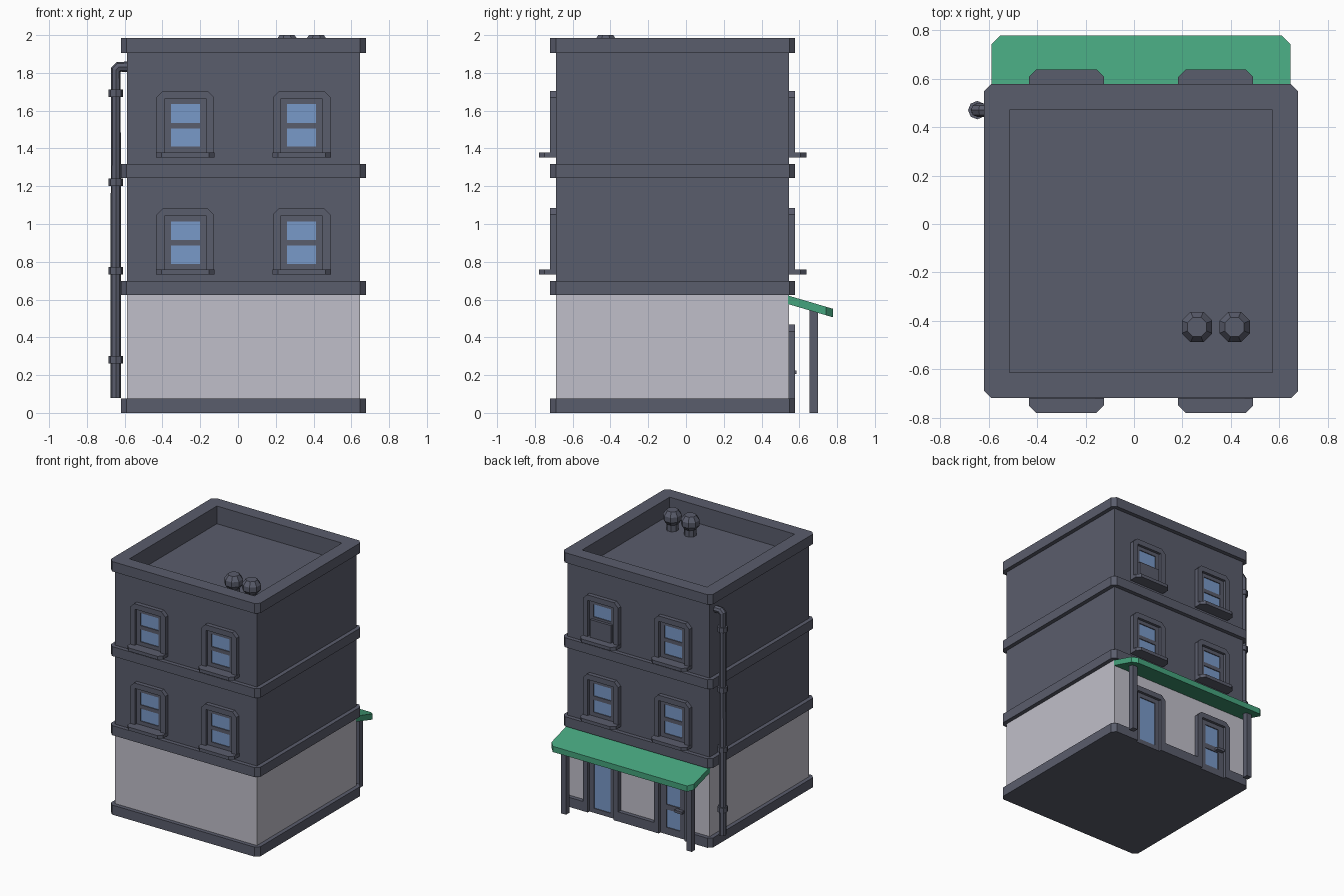
import bpy, bmesh, math

if "Cube" in bpy.data.objects:
    bpy.data.objects.remove(bpy.data.objects["Cube"])

CX, CY = 0.029, -0.071      # centre of the building in plan
HALF, BAND = 0.616, 0.648   # half widths of walls and of the string courses


def material(name, rgb):
    m = bpy.data.materials.new(name)
    m.diffuse_color = (*rgb, 1)
    m.use_nodes = True
    m.node_tree.nodes["Principled BSDF"].inputs["Base Color"].default_value = m.diffuse_color
    return m


DARK = material("slate grey", (0.102, 0.109, 0.150))
LIGHT = material("pale plaster", (0.53, 0.52, 0.585))
GLASS = material("window blue", (0.19, 0.32, 0.58))
GREEN = material("awning green", (0.060, 0.37, 0.205))


def rect(x0, x1, y0, y1, c=0.0, low=True):
    """Rectangle outline with corners cut by c (low=False keeps the y0 corners square)."""
    if not c:
        return [(x0, y0), (x1, y0), (x1, y1), (x0, y1)]
    bottom = [(x0, y0 + c), (x0 + c, y0), (x1 - c, y0), (x1, y0 + c)] if low else [(x0, y0), (x1, y0)]
    return bottom + [(x1, y1 - c), (x1 - c, y1), (x0 + c, y1), (x0, y1 - c)]


def solid(name, prisms, mat):
    """Object from extruded outlines: each prism is (list of 3D points, extrusion vector)."""
    bm = bmesh.new()
    for pts, vec in prisms:
        face = bm.faces.new([bm.verts.new(p) for p in pts])
        ext = bmesh.ops.extrude_face_region(bm, geom=[face], use_keep_orig=True)
        bmesh.ops.translate(bm, vec=vec, verts=[g for g in ext["geom"] if isinstance(g, bmesh.types.BMVert)])
    bmesh.ops.recalc_face_normals(bm, faces=bm.faces)
    me = bpy.data.meshes.new(name)
    bm.to_mesh(me)
    bm.free()
    me.materials.append(mat)
    ob = bpy.data.objects.new(name, me)
    bpy.context.collection.objects.link(ob)
    return ob


def plan(pts, z0, z1):
    """Plan outline around the building centre, extruded upward."""
    return [(CX + x, CY + y, z0) for x, y in pts], (0, 0, z1 - z0)


def facade(pts, d0, d1, x, z, side):
    """Elevation outline placed on the front (-1) or back (1) wall, d = distance off the wall."""
    return [(x + u, CY + side * (HALF + d0), z + v) for u, v in pts], (0, side * (d1 - d0), 0)


def square(h, c=0.0):
    return rect(-h, h, -h, h, c)


# Walls and string courses
solid("ground_floor_walls", [plan(square(HALF), 0.03, 0.66)], LIGHT)
upper = solid("upper_walls", [plan(square(HALF), 0.66, 1.906)], DARK)
for name, z0, z1 in (("first_floor_band", 0.623, 0.698), ("second_floor_band", 1.243, 1.317)):
    solid(name, [plan(square(BAND, 0.03), z0, z1)], DARK)
cornice = solid("roof_cornice", [plan(square(BAND, 0.03), 1.906, 1.984)], DARK)

# Sunken roof cut out of the cornice and walls
cutter = solid("roof_cutter", [plan(square(0.542), 1.845, 2.2)], DARK)
cutter.hide_render = True
for ob in (upper, cornice):
    mod = ob.modifiers.new("roof recess", 'BOOLEAN')
    mod.operation, mod.object, mod.solver = 'DIFFERENCE', cutter, 'EXACT'
    bpy.context.view_layer.objects.active = ob
    bpy.ops.object.modifier_apply(modifier=mod.name)
bpy.data.objects.remove(cutter)

# Plinth, notched at the two doorways on the back
outline = square(BAND, 0.03)
notches = []
for x in (0.308, -0.308):
    notches += [(x + 0.14, BAND), (x + 0.14, HALF - 0.005), (x - 0.14, HALF - 0.005), (x - 0.14, BAND)]
solid("plinth", [plan(outline[:6] + notches + outline[6:], 0, 0.075)], DARK)


def surround(h, hi):
    """Arch-shaped surround with cut upper corners."""
    outer = rect(-0.153, 0.153, 0, h, 0.035, low=False)
    return [outer[0], (-0.111, 0), (-0.111, hi), (0.111, hi), (0.111, 0)] + outer[1:]


def opening(name, x, z, side, h, hi, rows, half):
    """Surround, sash bars and glass panes; rows lists the (bottom, top) of every pane."""
    solid(name + "_surround", [facade(surround(h, hi), -0.01, 0.033, x, z, side)], DARK)
    edges = [0.0] + [v for row in rows for v in row] + [hi]
    bars = [rect(-0.111, -half, 0, hi), rect(half, 0.111, 0, hi)]
    bars += [rect(-half, half, edges[i], edges[i + 1]) for i in range(0, len(edges), 2)]
    solid(name + "_sash", [facade(b, -0.005, 0.012, x, z, side) for b in bars], DARK)
    solid(name + "_glass", [facade(rect(-half, half, a, b), -0.002, 0.005, x, z, side)
                            for a, b in rows], GLASS)


# Windows with sills, two per floor on front and back
for side, wall in ((-1, "front"), (1, "back")):
    for floor, z in (("lower", 0.732), ("upper", 1.353)):
        for hand, x in (("left", CX - 0.308), ("right", CX + 0.308)):
            name = f"{wall}_{floor}_{hand}_window"
            opening(name, x, z, side, 0.352, 0.31, [(0.056, 0.153), (0.183, 0.281)], 0.077)
            sill = rect(-0.155, 0.155, HALF - 0.01, HALF + 0.092, 0.03, low=False)
            solid(name + "_sill", [plan([(x - CX + u, side * v) for u, v in sill], z, z + 0.026)], DARK)

# Box unit filling the lower half of one back window
solid("window_box_unit", [facade(rect(-0.09, 0.09, 0.026, 0.165), 0, 0.033, CX + 0.308, 1.353, 1)], DARK)

# Shop window and door on the back
opening("shop_window", CX + 0.308, 0, 1, 0.467, 0.425, [(0.035, 0.39)], 0.072)
opening("shop_door", CX - 0.308, 0, 1, 0.467, 0.425, [(0.055, 0.195), (0.235, 0.39)], 0.06)
solid("door_handle", [facade(rect(-0.095, -0.03, 0.205, 0.225), 0.01, 0.04, CX - 0.308, 0, 1)], DARK)

# Sloping awning on two posts
top = rect(-0.617, 0.617, 0.612, 0.848, 0.035, low=False)
slope = lambda y: 0.576 - 0.295 * (y - 0.612)
solid("awning", [([(CX + x, CY + y, slope(y)) for x, y in top], (0, 0, 0.045))], GREEN)
for hand, s in (("left", -1), ("right", 1)):
    solid(hand + "_awning_post", [plan(rect(s * 0.545 - 0.022, s * 0.545 + 0.022, 0.725, 0.769), 0, 0.545)], DARK)


def turned(name, x, y, profile, turn=0.0):
    """Eight-sided turned part from (radius, height) steps."""
    bm = bmesh.new()
    rings = [[bm.verts.new((x + r * math.cos(turn + math.tau * i / 8), y + r * math.sin(turn + math.tau * i / 8), z))
              for i in range(8)] for r, z in profile]
    for a, b in zip(rings, rings[1:]):
        for i in range(8):
            bm.faces.new((a[i], a[i - 7], b[i - 7], b[i]))
    bm.faces.new(rings[0][::-1])
    bm.faces.new(rings[-1])
    me = bpy.data.meshes.new(name)
    bm.to_mesh(me)
    bm.free()
    me.materials.append(DARK)
    bpy.context.collection.objects.link(bpy.data.objects.new(name, me))


# Roof vents
for i, x in enumerate((0.26, 0.415)):
    turned(f"roof_vent_{i + 1}", x, -0.425,
           [(0.045, 1.84), (0.045, 1.895), (0.068, 1.925), (0.068, 1.965), (0.043, 2.0)], math.pi / 8)

# Drainpipe with an elbow into the wall, and its collars
curve = bpy.data.curves.new("drainpipe", 'CURVE')
curve.dimensions = '3D'
curve.bevel_depth, curve.bevel_resolution, curve.use_fill_caps = 0.028, 2, True
spline = curve.splines.new('POLY')
path = [(-0.647, 0.08), (-0.647, 1.815), (-0.63, 1.832), (-0.57, 1.832)]
spline.points.add(len(path) - 1)
for p, (x, z) in zip(spline.points, path):
    p.co = (x, 0.47, z, 1)
curve.materials.append(DARK)
pipe = bpy.data.objects.new("drainpipe", curve)
bpy.context.collection.objects.link(pipe)
bpy.context.view_layer.objects.active = pipe
pipe.select_set(True)
bpy.ops.object.convert(target='MESH')
for poly in pipe.data.polygons:
    poly.use_smooth = False
for i, z in enumerate((0.281, 0.753, 1.222, 1.693)):
    turned(f"pipe_collar_{i + 1}", -0.647, 0.47, [(0.038, z - 0.02), (0.038, z + 0.02)])
